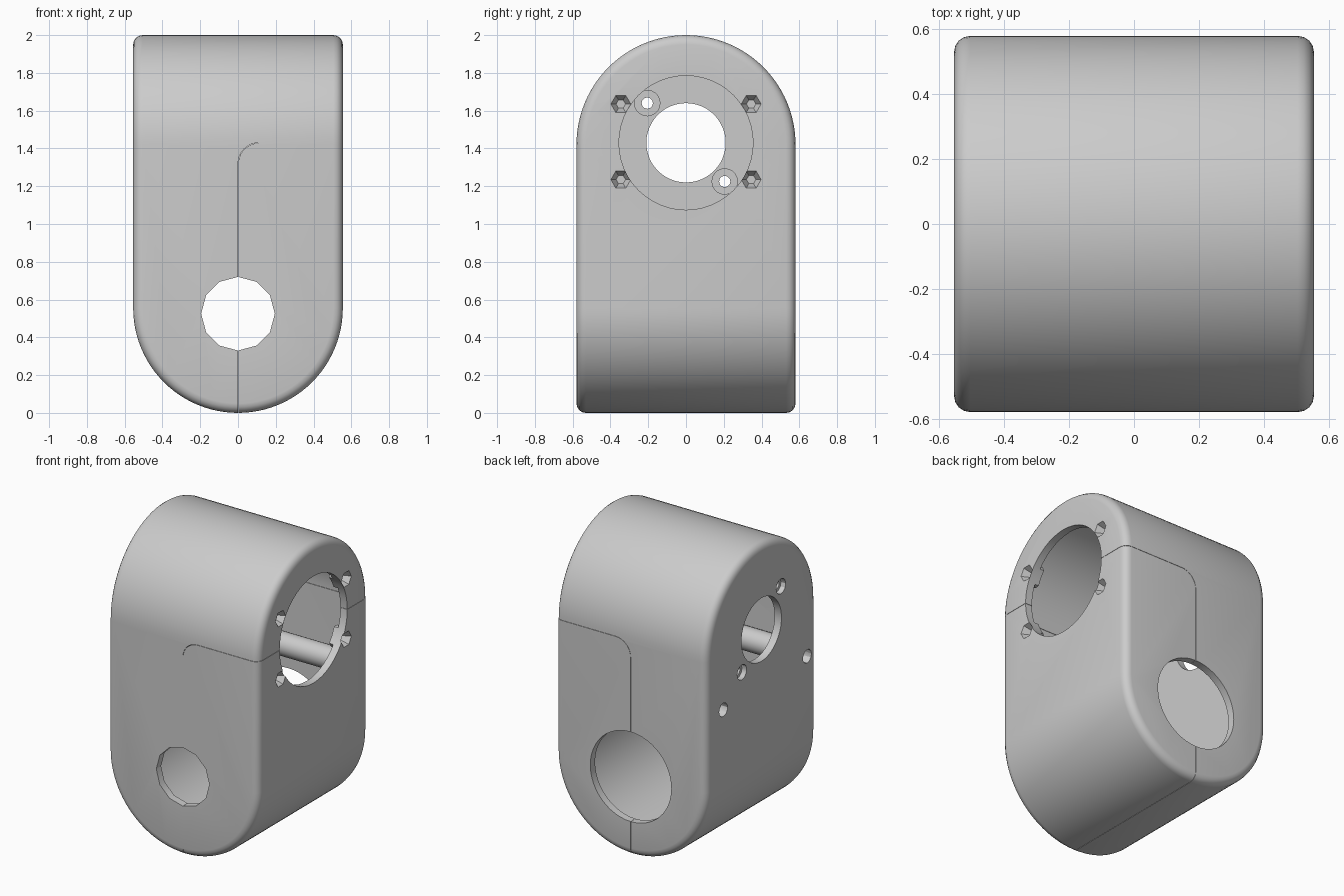
import bpy
import bmesh
from math import sin, cos, radians
from mathutils import Matrix

cube = bpy.data.objects.get("Cube")
if cube:
    bpy.data.objects.remove(cube, do_unlink=True)

W, D = 0.555, 0.58          # half width and half depth
LOW, HIGH = 0.525, 1.43     # heights of the two shaft axes
WALL = 0.05                 # shell thickness

grey = bpy.data.materials.new("housing grey")
grey.use_nodes = True
colour = (0.6, 0.6, 0.6, 1)
grey.diffuse_color = colour
grey.node_tree.nodes["Principled BSDF"].inputs["Base Color"].default_value = colour


def finish(name, bm):
    bmesh.ops.recalc_face_normals(bm, faces=bm.faces)
    mesh = bpy.data.meshes.new(name)
    bm.to_mesh(mesh)
    bm.free()
    mesh.materials.append(grey)
    obj = bpy.data.objects.new(name, mesh)
    bpy.context.collection.objects.link(obj)
    return obj


def prism(name, outline, axis, a, b):
    """Extrude an outline of (side, z) points along x or y from a to b."""
    def place(s, z, t):
        return (t, s, z) if axis == "x" else (s, t, z)
    bm = bmesh.new()
    face = bm.faces.new([bm.verts.new(place(s, z, a)) for s, z in outline])
    new = bmesh.ops.extrude_face_region(bm, geom=[face])["geom"]
    verts = [v for v in new if isinstance(v, bmesh.types.BMVert)]
    bmesh.ops.translate(bm, verts=verts, vec=place(0, 0, b - a))
    return finish(name, bm)


def arc(s, z, r, start, end, n):
    angles = [radians(start + (end - start) * i / n) for i in range(n + 1)]
    return [(s + r * cos(t), z + r * sin(t)) for t in angles]


def rod(axis, s, z, r, a, b, sides=48):
    """Round bar along an axis."""
    return prism("cutter", arc(s, z, r, 0, 360, sides)[:-1], axis, a, b)


def pocket(y, z):
    """Tapered hexagonal cutter for the open side."""
    bm = bmesh.new()
    turn = Matrix.Translation((W - 0.02, y, z)) @ Matrix.Rotation(radians(90), 4, "Y")
    bmesh.ops.create_cone(bm, cap_ends=True, segments=6, radius1=0.025,
                          radius2=0.06, depth=0.07, matrix=turn)
    return finish("cutter", bm)


def apply(obj, mod):
    bpy.ops.object.select_all(action="DESELECT")
    bpy.context.view_layer.objects.active = obj
    obj.select_set(True)
    bpy.ops.object.modifier_apply(modifier=mod.name)


def boolean(obj, tool, operation="DIFFERENCE"):
    mod = obj.modifiers.new("boolean", "BOOLEAN")
    mod.operation, mod.object, mod.solver = operation, tool, "EXACT"
    apply(obj, mod)
    bpy.data.objects.remove(tool, do_unlink=True)


def block(name, inset):
    """Crossing of a round-bottomed and a round-topped block."""
    w, d = W - inset, D - inset
    obj = prism(name, [(w, 2.2), (-w, 2.2)] + arc(0, W, w, 180, 360, 48), "y", -1, 1)
    other = prism("cutter", [(-d, -0.2), (d, -0.2)] + arc(0, 2 - D, d, 0, 180, 48),
                  "x", -1, 1)
    boolean(obj, other, "INTERSECT")
    return obj


# Outer body with a rounded rim
body = block("upper_housing", 0)
bevel = body.modifiers.new("rim", "BEVEL")
bevel.width, bevel.segments = 0.05, 4
bevel.limit_method, bevel.angle_limit = "ANGLE", radians(40)
bevel.use_clamp_overlap = False
apply(body, bevel)

# Hollow inside
boolean(body, block("cutter", WALL))

# Posts between the side walls, for the closing bolts
bolts = [(0.4, 1.05), (-0.48, 1.07)]
for y, z in bolts:
    boolean(body, rod("x", y, z, 0.075, -W + 0.02, W - 0.02, 20), "UNION")

# Screw bosses on the closed side, pocket bosses on the open side
screws = [(-0.205, HIGH + 0.21), (0.205, HIGH - 0.205)]
pockets = [(y, HIGH + dz) for y in (-0.345, 0.345) for dz in (-0.195, 0.205)]
for y, z in screws:
    boolean(body, rod("x", y, z, 0.07, -W + 0.02, -W + 0.1, 20), "UNION")
for y, z in pockets:
    boolean(body, rod("x", y, z, 0.07, W - 0.08, W - 0.02, 20), "UNION")

# Shaft openings: large and small on each axis
boolean(body, rod("x", 0, HIGH, 0.355, 0.4, 0.7))
boolean(body, rod("x", 0, HIGH, 0.21, -0.7, -0.4))
boolean(body, rod("y", 0, LOW, 0.298, 0.45, 0.7))
boolean(body, rod("y", 0, LOW, 0.195, -0.7, -0.45, 12))

# Screw holes, bolt holes and hexagonal pockets
for y, z in screws:
    boolean(body, rod("x", y, z, 0.03, -0.7, -0.4, 12))
    boolean(body, rod("x", y, z, 0.05, -0.7, -0.52, 12))
for y, z in bolts:
    boolean(body, rod("x", y, z, 0.045, -0.7, -0.3, 12))
for y, z in pockets:
    boolean(body, pocket(y, z))

# Split the body into two parts along the rounded corner seam
lower = body.copy()
lower.data = body.data.copy()
lower.name = "lower_cover"
bpy.context.collection.objects.link(lower)
for part, gap, operation in ((body, 0, "DIFFERENCE"), (lower, 0.002, "INTERSECT")):
    corner = arc(0.11, HIGH - 0.11, 0.11 - gap, 90, 180, 8)
    outline = corner + [(gap, -0.3), (0.9, -0.3), (0.9, HIGH - gap)]
    boolean(part, prism("cutter", outline, "y", -1, 1), operation)

# Smooth rounded surfaces, keep sharp edges
bpy.ops.object.select_all(action="DESELECT")
for part in (body, lower):
    part.data.materials.clear()
    part.data.materials.append(grey)
    part.select_set(True)
bpy.context.view_layer.objects.active = body
bpy.ops.object.shade_smooth_by_angle(angle=radians(30))
